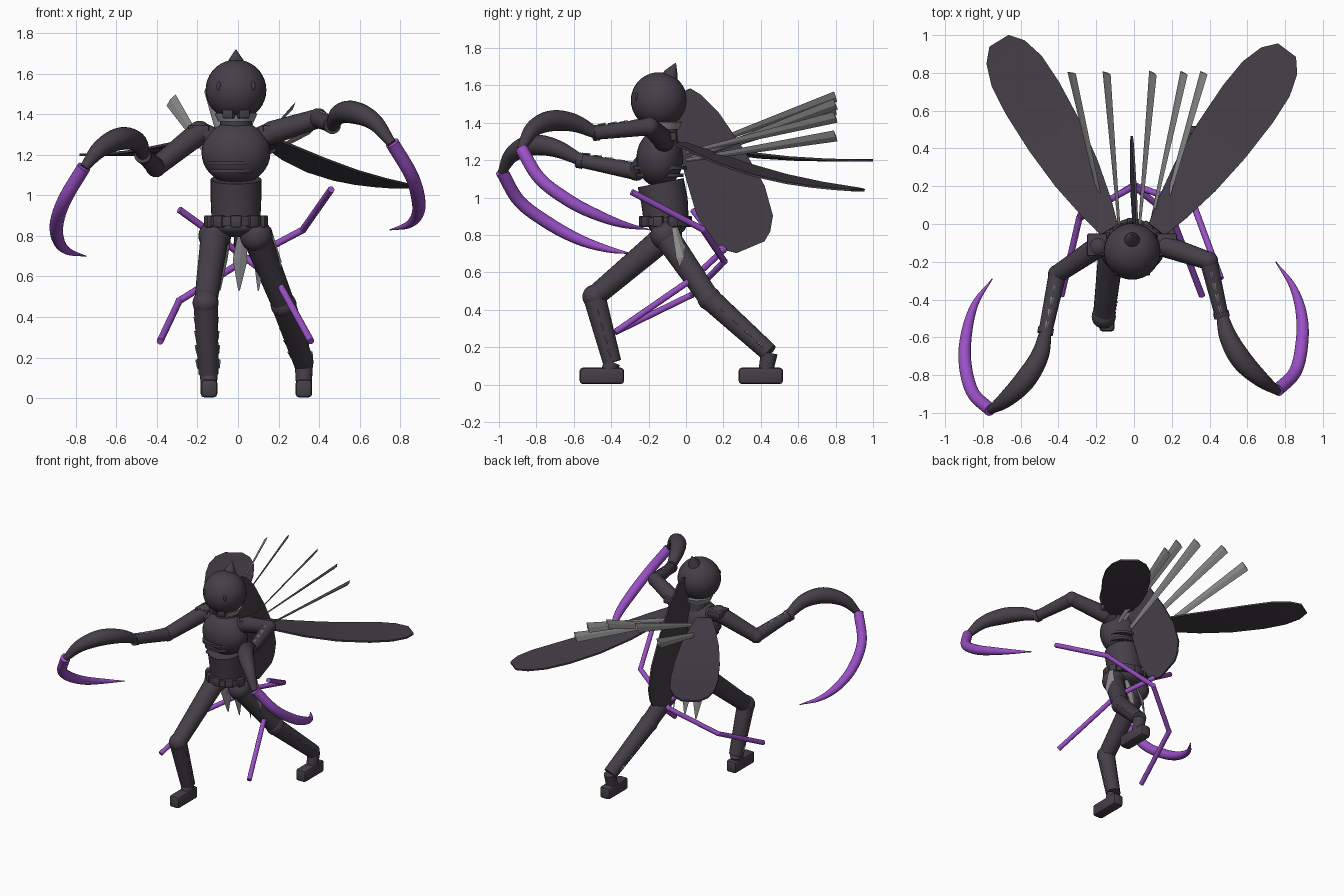
import bpy, bmesh, math
from mathutils import Vector, Matrix

cube = bpy.data.objects.get("Cube")
if cube:
    bpy.data.objects.remove(cube)


def material(name, rgb):
    m = bpy.data.materials.new(name)
    m.use_nodes = True
    m.diffuse_color = (*rgb, 1)
    m.node_tree.nodes["Principled BSDF"].inputs["Base Color"].default_value = (*rgb, 1)
    return m


DARK = material("charcoal", (.06, .05, .065))
PURPLE = material("purple", (.32, .08, .56))
GREY = material("steel grey", (.27, .27, .27))


def finish(name, bm, mat, smooth=True):
    bmesh.ops.recalc_face_normals(bm, faces=bm.faces)
    me = bpy.data.meshes.new(name)
    bm.to_mesh(me)
    bm.free()
    me.materials.append(mat)
    ob = bpy.data.objects.new(name, me)
    bpy.context.collection.objects.link(ob)
    if smooth:
        bpy.ops.object.select_all(action='DESELECT')
        ob.select_set(True)
        bpy.context.view_layer.objects.active = ob
        bpy.ops.object.shade_smooth_by_angle(angle=math.radians(40))
    return ob


def ball(name, loc, size, mat=DARK):
    bm = bmesh.new()
    bmesh.ops.create_uvsphere(bm, u_segments=32, v_segments=18, radius=1)
    size = size if isinstance(size, tuple) else (size,) * 3
    bm.transform(Matrix.Translation(loc) @ Matrix.Diagonal((*size, 1)))
    return finish(name, bm, mat)


def box(name, loc, size, turn=0, axis='Z', bevel=.008):
    bm = bmesh.new()
    bmesh.ops.create_cube(bm, size=1)
    bm.transform(Matrix.Diagonal((*size, 1)))
    bmesh.ops.bevel(bm, geom=bm.edges[:], offset=bevel, segments=2, affect='EDGES', profile=.5)
    bm.transform(Matrix.Translation(loc) @ Matrix.Rotation(turn, 4, axis))
    return finish(name, bm, DARK)


def tube(name, pts, radii, mat=DARK, sides=20, flat=1, smooth=True, spin=0):
    """Sweep a round or flattened section along a path."""
    pts = [Vector(p) for p in pts]
    bm = bmesh.new()
    side, rings = None, []
    for i, p in enumerate(pts):
        d = (pts[min(i + 1, len(pts) - 1)] - pts[max(i - 1, 0)]).normalized()
        if side is None:
            side = d.orthogonal() if abs(d.z) > .99 else d.cross(Vector((0, 0, 1)))
            side = Matrix.Rotation(spin, 3, d) @ side
        side = (side - d * side.dot(d)).normalized()
        up = d.cross(side)
        angles = [math.tau * k / sides for k in range(sides)]
        rings.append([bm.verts.new(p + radii[i] * (side * math.cos(a) + up * math.sin(a) * flat))
                      for a in angles])
    for a, b in zip(rings, rings[1:]):
        for k in range(sides):
            j = (k + 1) % sides
            bm.faces.new((a[k], a[j], b[j], b[k]))
    bm.faces.new(rings[0][::-1])
    bm.faces.new(rings[-1])
    return finish(name, bm, mat, smooth)


def spline(vals, steps=7):
    """Smooth path through control points, each (x, y, z, radius)."""
    v = [Vector(p) for p in vals]
    v = [v[0] * 2 - v[1]] + v + [v[-1] * 2 - v[-2]]
    out = []
    for a, b, c, d in zip(v, v[1:], v[2:], v[3:]):
        for s in range(steps):
            t = s / steps
            out.append(.5 * (2 * b + (c - a) * t + (2 * a - 5 * b + 4 * c - d) * t**2
                             + (3 * b - a - 3 * c + d) * t**3))
    out.append(v[-2])
    return [p.xyz for p in out], [max(p.w, .003) for p in out]


def spikes(name, a, b, offset):
    """Row of small grey barbs lying along a limb."""
    a, b, offset = Vector(a), Vector(b), Vector(offset)
    for i in range(4):
        p = a.lerp(b, .2 + .2 * i) + offset
        q = p + (b - a).normalized() * .045
        tube(f"{name}_{i + 1}", [p, q], [.01, .003], GREY, 4, .7, False)


def wing(name, root, tip, across, half, profile, sag=0):
    root, tip, across = Vector(root), Vector(tip), Vector(across).normalized()
    bm = bmesh.new()
    rows = []
    for t, w in profile:
        c = root.lerp(tip, t) - Vector((0, 0, sag * math.sin(math.pi * t)))
        rows.append([bm.verts.new(c + across * half * w * s) for s in (-1, 1)])
    for a, b in zip(rows, rows[1:]):
        bm.faces.new((a[0], a[1], b[1], b[0]))
    ob = finish(name, bm, DARK, False)
    mod = ob.modifiers.new("thickness", 'SOLIDIFY')
    mod.thickness, mod.offset = .012, 0


# Head, face and horn
ball("head", (-.01, -.145, 1.52), .15)
tube("horn", [(-.01, -.09, 1.63), (-.01, -.08, 1.665), (-.01, -.055, 1.72)], [.045, .038, .002])
for s in (-1, 1):
    ball(f"eye_{s}", (-.01 + s * .085, -.265, 1.54), (.011, .009, .023))
    box(f"jaw_plate_{s}", (-.01 + s * .035, -.225, 1.405), (.055, .05, .05), turn=s * .3)
tube("neck", [(-.01, -.12, 1.3), (-.01, -.13, 1.42)], [.08, .08])
tube("collar", [(-.01, -.125, 1.365), (-.01, -.125, 1.405)], [.09, .108], GREY)

# Torso and belt
ball("chest", (-.01, -.14, 1.21), (.17, .125, .155))
for i, z in enumerate((1.11, 1.15)):
    tube(f"rib_band_{i + 1}", [(-.01, -.14, z), (-.01, -.14, z + .018)],
         [.14 + i * .018] * 2, sides=32, flat=.8)
tube("waist", [(-.01, -.135, 1.08), (-.01, -.115, .98), (-.01, -.105, .87)],
     [.125, .125, .12], sides=32)
tube("belt", [(-.01, -.11, .85), (-.01, -.11, .895)], [.14, .14], sides=32)
for i in range(10):
    a = math.tau * (i + .5) / 10
    box(f"belt_pouch_{i + 1}", (-.01 + .142 * math.cos(a), -.11 + .125 * math.sin(a), .872),
        (.035, .055, .06), turn=a)
ball("pelvis", (-.01, -.1, .845), (.125, .1, .05))

# Legs: hip, knee, ankle, foot centre
legs = {"right": ((-.115, -.1, .8), (-.16, -.49, .47), (-.145, -.395, .12), (-.143, -.45)),
        "left": ((.09, -.11, .8), (.225, .125, .46), (.325, .445, .17), (.325, .4))}
for n, (hip, knee, ankle, foot) in legs.items():
    ball(n + "_hip", hip, .08)
    tube(n + "_thigh", [hip, knee], [.07, .057])
    ball(n + "_knee", knee, .064)
    tube(n + "_shin", [knee, ankle], [.061, .05])
    tube(n + "_ankle", [ankle, (foot[0], (foot[1] + ankle[1]) / 2, .05)], [.045, .038])
    box(n + "_foot", (foot[0], foot[1], .047), (.082, .238, .088), bevel=.018)
    for s in (-1, 1):
        spikes(f"{n}_shin_barb_{s}", knee, ankle, (s * .053, 0, 0))

# Arms: shoulder, elbow, wrist, then curved claw arm and purple blade
arms = {
    "right": [(-.19, -.12, 1.31), (-.405, -.265, 1.14), (-.47, -.575, 1.2)],
    "left": [(.17, -.12, 1.31), (.395, -.195, 1.38), (.465, -.49, 1.345)]}
claws = {
    "right": [(-.465, -.56, 1.2, .03), (-.5, -.7, 1.265, .048), (-.58, -.83, 1.28, .056),
              (-.68, -.93, 1.23, .043), (-.76, -.985, 1.135, .022)],
    "left": [(.465, -.48, 1.345, .03), (.5, -.6, 1.4, .048), (.57, -.72, 1.41, .056),
             (.67, -.82, 1.365, .043), (.76, -.885, 1.255, .022)]}
blades = {
    "right": [(-.76, -.985, 1.14, .034), (-.855, -.89, .98, .034), (-.895, -.73, .86, .034),
              (-.885, -.57, .775, .029), (-.84, -.42, .725, .018), (-.75, -.29, .7, .002)],
    "left": [(.76, -.88, 1.26, .034), (.855, -.78, 1.1, .034), (.89, -.62, .98, .034),
             (.885, -.47, .905, .029), (.84, -.33, .855, .018), (.75, -.2, .83, .002)]}
for n, (shoulder, elbow, wrist) in arms.items():
    s = 1 if n == "left" else -1
    tube(n + "_shoulder", [(shoulder[0] - s * .08, -.12, 1.28), shoulder], [.05, .055])
    ball(n + "_shoulder_joint", shoulder, .058)
    box(n + "_shoulder_pad", (shoulder[0] + s * .005, -.11, 1.325), (.105, .12, .045))
    tube(n + "_upper_arm", [shoulder, elbow], [.058, .048])
    ball(n + "_elbow", elbow, .05)
    tube(n + "_forearm", [elbow, wrist], [.047, .036])
    spikes(n + "_forearm_barb", elbow, wrist, (0, 0, .042))
    e, w = Vector(elbow), Vector(wrist)
    tube(n + "_wrist_ring", [e.lerp(w, .92), e.lerp(w, 1.02)], [.042, .042])
    tube(n + "_claw_arm", *spline(claws[n]))
    tube(n + "_blade", *spline(blades[n]), PURPLE)

# Wings and the upright back plate
leaf = [(0, .32), (.12, .55), (.3, .8), (.5, .95), (.7, 1), (.84, .94), (.94, .72), (1, .36)]
wing("left_wing", (.12, -.03, 1.29), (.81, .92, 1.04), (.8, -.6, 0), .165, leaf, .045)
wing("right_wing", (-.13, -.03, 1.29), (-.715, .97, 1.2), (.85, .52, 0), .165, leaf, .03)
oval = [(0, .2), (.06, .42), (.2, .7), (.45, .95), (.7, 1.1), (.88, .98), (.96, .72), (1, .45)]
wing("back_plate", (.015, -.01, 1.57), (-.015, .345, .735), (0, .92, .39), .18, oval)

# Long tail feathers fanning backward
for i, (x0, x1, z) in enumerate([(-.15, -.33, 1.47), (-.08, -.145, 1.54), (.03, .1, 1.5),
                                 (.09, .265, 1.43), (.14, .37, 1.33)]):
    tube(f"feather_{i + 1}", [(x0, .0, 1.2 + i % 2 * .04), (x1, .8, z)], [.012, .036],
         GREY, 4, .2, False, math.radians(-55))

# Short hanging feathers
for i in range(4):
    x = -.09 + i * .095
    tube(f"tassel_{i + 1}", [(x * .7 + .02, -.06, .84), (x + .005, -.02, .68), (x, .01, .53)],
         [.018, .036, .004], GREY, 4, .3, False, math.radians(20))

# Thin jointed tail limbs, crossing behind the hips
limbs = [[(.46, -.29, 1.03), (.32, .09, .83), (0, .205, .66), (-.29, .03, .48), (-.385, -.38, .28)],
         [(-.29, .04, .93), (0, .2, .72), (.2, .04, .57), (.36, -.38, .28)]]
for n, pts in zip(("first", "second"), limbs):
    for i, (a, b) in enumerate(zip(pts, pts[1:])):
        tube(f"{n}_tail_limb_{i + 1}", [a, b], [.017, .017], PURPLE, 10)
    for i, p in enumerate(pts[1:-1]):
        ball(f"{n}_tail_joint_{i + 1}", p, .018, PURPLE)
